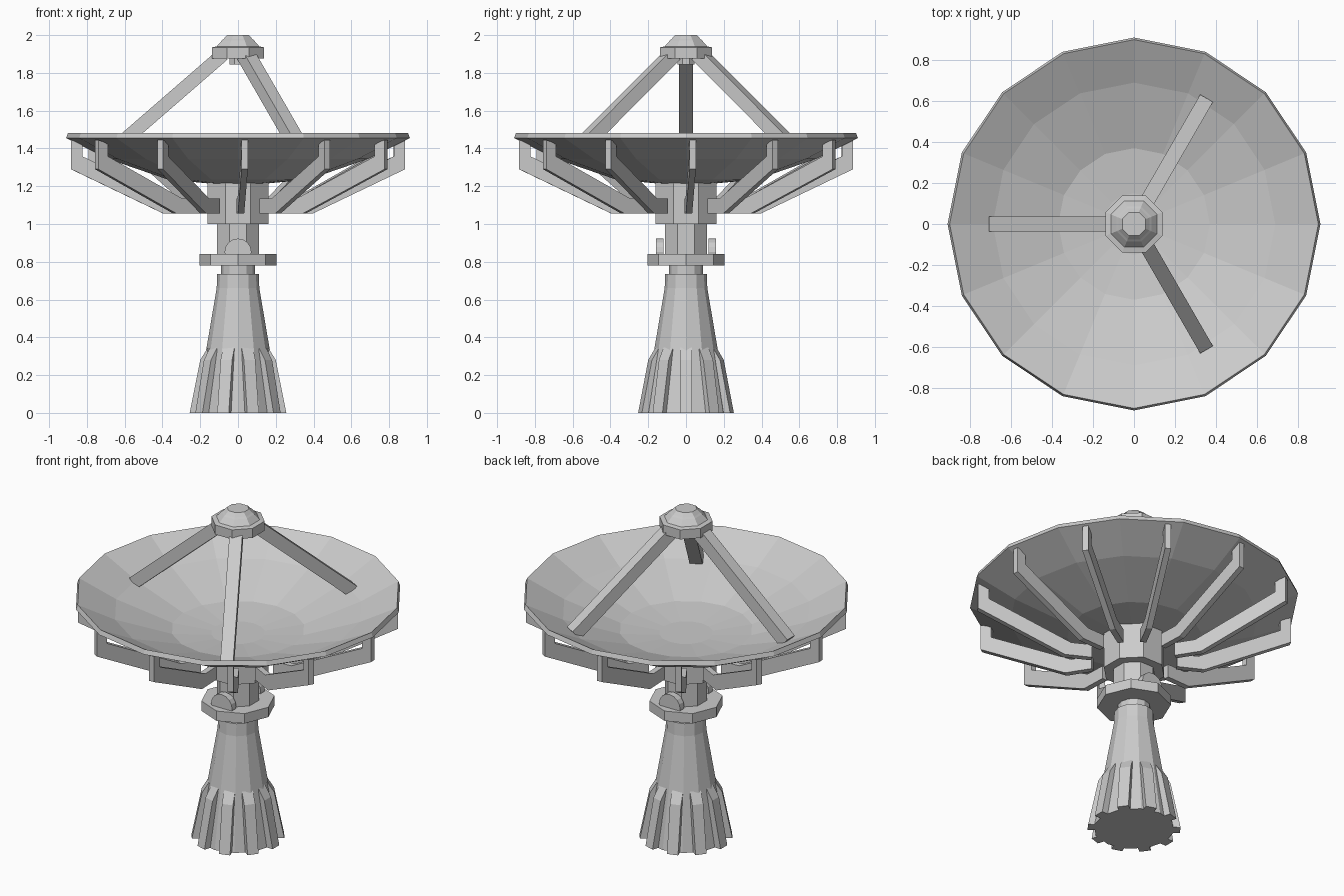
import bpy, bmesh
from math import pi, cos, sin, radians
from mathutils import Vector, Matrix

if "Cube" in bpy.data.objects:
    bpy.data.objects.remove(bpy.data.objects["Cube"])


def finish(name, bm):
    bmesh.ops.remove_doubles(bm, verts=bm.verts, dist=1e-5)
    bmesh.ops.recalc_face_normals(bm, faces=bm.faces)
    me = bpy.data.meshes.new(name)
    bm.to_mesh(me)
    bm.free()
    ob = bpy.data.objects.new(name, me)
    bpy.context.collection.objects.link(ob)
    return ob


def lathe(name, profile, sides, turn=0.0):
    """Solid of revolution from (radius, z) points; radius 0 becomes a pole."""
    bm = bmesh.new()
    rings = []
    for r, z in profile:
        if r == 0:
            rings.append([bm.verts.new((0, 0, z))] * sides)
        else:
            rings.append([bm.verts.new((r * cos(turn + 2 * pi * i / sides),
                                        r * sin(turn + 2 * pi * i / sides), z))
                          for i in range(sides)])
    for a, b in zip(rings, rings[1:]):
        for i in range(sides):
            j = (i + 1) % sides
            bm.faces.new(list(dict.fromkeys((a[i], a[j], b[j], b[i]))))
    if profile[0][0] > 0:
        bm.faces.new(rings[0])
    if profile[-1][0] > 0:
        bm.faces.new(rings[-1])
    return finish(name, bm)


def radial_plate(name, profile, width, angle):
    """Extrude an (r, z) outline to a width and point it along an angle."""
    bm = bmesh.new()
    rot = Matrix.Rotation(angle, 3, 'Z')
    a, b = [[bm.verts.new(rot @ Vector((r, s * width / 2, z))) for r, z in profile]
            for s in (-1, 1)]
    bm.faces.new(a)
    bm.faces.new(b)
    for i in range(len(a)):
        j = (i + 1) % len(a)
        bm.faces.new((a[i], a[j], b[j], b[i]))
    return finish(name, bm)


FLAT = pi / 8  # turns an octagon so a flat faces front

# tapered pedestal and its collar
lathe("pedestal", [(.225, 0), (.113, .66), (.11, .735)], 12)
lathe("pedestal_collar", [(.09, .72), (.09, .79)], 12)

# pedestal buttress fins
for i in range(10):
    radial_plate(f"pedestal_fin_{i}", [(.13, 0), (.256, 0), (.2, .28), (.16, .345)],
                 .064, 2 * pi * i / 10)

# turntable, neck and hub
lathe("turntable", [(.205, .78), (.205, .84)], 8)
lathe("neck", [(.119, .84), (.119, 1.01)], 8, FLAT)
lathe("hub", [(.174, 1.0), (.174, 1.24)], 8, FLAT)

# pivot discs in front of and behind the neck
for label, y in (("front", -.138), ("back", .138)):
    bm = bmesh.new()
    bmesh.ops.create_cone(bm, cap_ends=True, segments=16, radius1=.071, radius2=.071,
                          depth=.04, matrix=Matrix.Translation((0, y, .852))
                          @ Matrix.Rotation(pi / 2, 4, 'X'))
    finish(f"pivot_disc_{label}", bm)

# thin reflector dish
lathe("dish", [(0, 1.2), (.37, 1.235), (.69, 1.345), (.91, 1.455), (.9, 1.482),
               (.69, 1.375), (.37, 1.262), (0, 1.225)], 16)

# bent support ribs under the dish
rib = [(.24, 1.055), (.395, 1.055), (.885, 1.29), (.885, 1.445), (.825, 1.425),
       (.825, 1.358), (.36, 1.135), (.24, 1.135)]
for i in range(12):
    radial_plate(f"dish_rib_{i}", rib, .034, radians(2.3 + 30 * i))

# three square struts carrying the feed
outer, inner = Vector((.685, 1.372)), Vector((.08, 1.897))
d = (inner - outer).normalized()
n = Vector((-d.y, d.x)) * .036
strut = [tuple(p) for p in (outer - n, inner - n, inner + n, outer + n)]
for i, a in enumerate((60, 180, 300)):
    radial_plate(f"feed_strut_{i}", strut, .072, radians(a))

# feed head
lathe("feed_head", [(.049, 1.845), (.049, 1.877), (.15, 1.877), (.15, 1.935),
                    (.122, 1.94), (.092, 1.972), (.082, 1.98), (.062, 2.0)], 8, FLAT)
